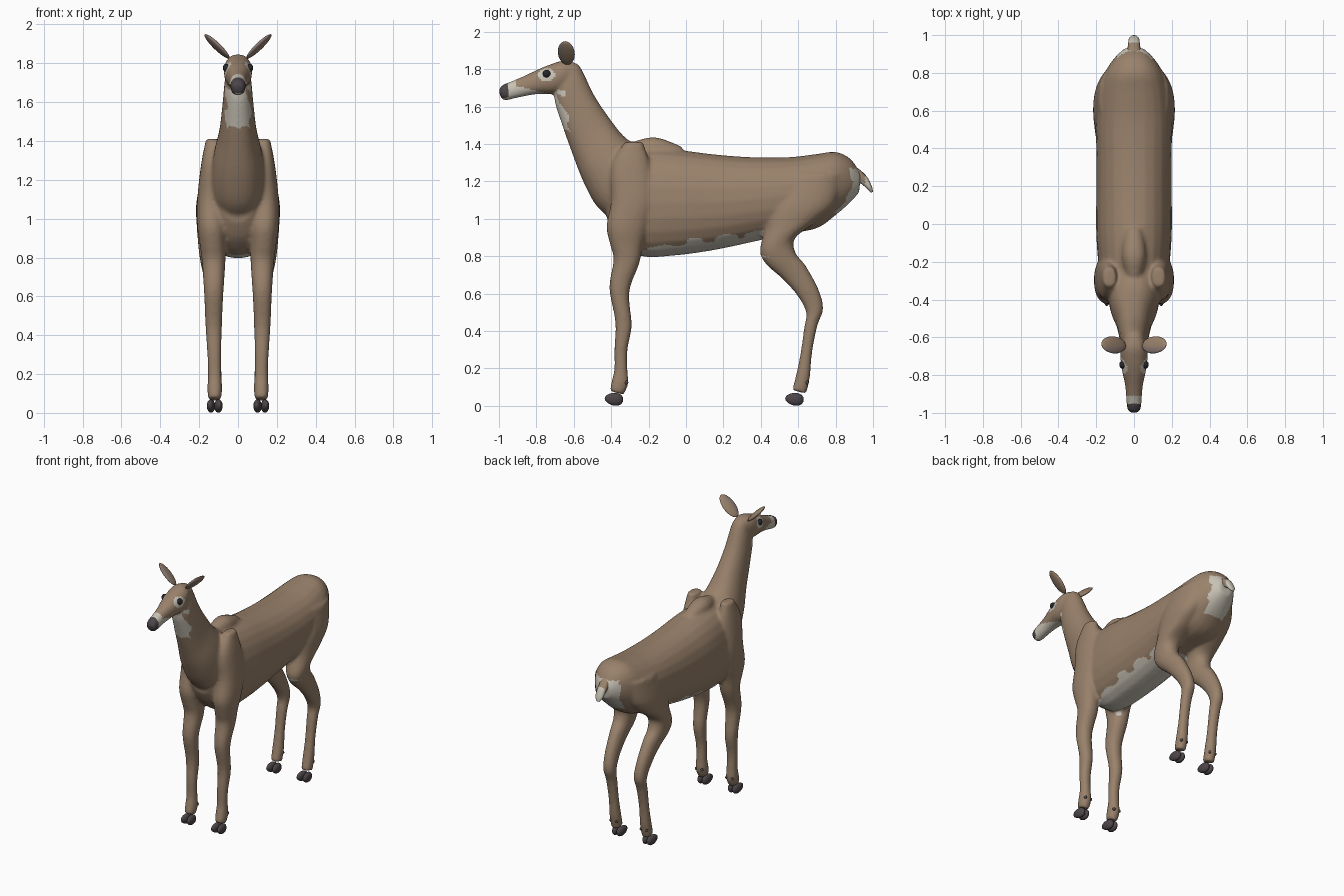
import bpy, bmesh, math
from mathutils import Vector, Matrix

if "Cube" in bpy.data.objects:
    bpy.data.objects.remove(bpy.data.objects["Cube"])


def material(name, rgb):
    m = bpy.data.materials.new(name)
    m.diffuse_color = (*rgb, 1)
    m.use_nodes = True
    m.node_tree.nodes["Principled BSDF"].inputs["Base Color"].default_value = m.diffuse_color
    return m


BROWN = material("brown coat", (0.32, 0.222, 0.148))
PALE = material("pale fur", (0.58, 0.54, 0.46))
DARK = material("dark hoof", (0.075, 0.06, 0.065))
INNER = material("inner ear", (0.27, 0.2, 0.175))
BLACK = material("eye black", (0.02, 0.02, 0.025))


def loft(bm, stations, x=None, side=1, n=24, sub=4):
    """Oval tube. Station: edge point (y, z), opposite edge point (y, z), [centre x,] half width."""
    st = [Vector(s if len(s) == 6 else (*s[:4], 0, s[4])) for s in stations]
    rings = []
    for i in range(len(st) - 1):
        p0, p1, p2, p3 = st[max(i - 1, 0)], st[i], st[i + 1], st[min(i + 2, len(st) - 1)]
        last = i == len(st) - 2
        for k in range(sub + (1 if last else 0)):
            t = k / sub
            s = 0.5 * (2 * p1 + (p2 - p0) * t + (2 * p0 - 5 * p1 + 4 * p2 - p3) * t * t
                       + (3 * p1 - p0 - 3 * p2 + p3) * t ** 3)
            a, b = Vector((0, s[0], s[1])), Vector((0, s[2], s[3]))
            mid, half = (a + b) / 2, (a - b) / 2
            ring = []
            for j in range(n):
                c, d = math.cos(2 * math.pi * j / n), math.sin(2 * math.pi * j / n)
                c = math.copysign(abs(c) ** 0.9, c)
                d = math.copysign(abs(d) ** 0.9, d)
                co = mid + half * c
                ring.append(bm.verts.new((side * (s[4] + s[5] * d), co.y, co.z)))
            rings.append(ring)
    faces = [bm.faces.new(rings[0]), bm.faces.new(rings[-1])]
    for r, q in zip(rings, rings[1:]):
        for j in range(n):
            faces.append(bm.faces.new((r[j], r[(j + 1) % n], q[(j + 1) % n], q[j])))
    bmesh.ops.recalc_face_normals(bm, faces=faces)


def make_object(name, bm, mats, rule=None):
    me = bpy.data.meshes.new(name)
    bm.to_mesh(me)
    bm.free()
    ob = bpy.data.objects.new(name, me)
    bpy.context.collection.objects.link(ob)
    finish(me, mats, rule)
    return ob


def finish(me, mats, rule=None):
    me.materials.clear()
    for m in mats:
        me.materials.append(m)
    for p in me.polygons:
        p.use_smooth = True
        p.material_index = rule(p.center, p.normal) if rule else 0


def ellipsoid(name, loc, scale, mats, rot=None, taper=0.0, rule=None):
    bm = bmesh.new()
    bmesh.ops.create_uvsphere(bm, u_segments=20, v_segments=14, radius=1)
    for v in bm.verts:  # narrow toward local -y
        f = 1 + taper * v.co.y
        v.co = Vector((v.co.x * scale[0] * f, v.co.y * scale[1], v.co.z * scale[2] * f))
    ob = make_object(name, bm, mats, rule)
    ob.data.transform(Matrix.Translation(loc) @ (rot or Matrix.Identity(4)))
    return ob


# Trunk, neck, head and withers ridge
TRUNK = [(-.42, 1.22, -.42, .98, .09), (-.34, 1.36, -.36, .88, .15), (-.22, 1.38, -.24, .80, .185),
         (-.05, 1.37, -.05, .805, .2), (.15, 1.345, .15, .833, .2), (.35, 1.33, .35, .875, .2),
         (.55, 1.33, .55, .92, .2), (.7, 1.347, .7, .95, .187), (.8, 1.358, .8, 1.02, .155),
         (.88, 1.32, .875, 1.085, .105), (.935, 1.24, .925, 1.14, .05)]
NECK = [(-.68, 1.76, -.57, 1.82, .055), (-.705, 1.65, -.545, 1.775, .068), (-.665, 1.51, -.49, 1.66, .08),
        (-.605, 1.34, -.41, 1.54, .097), (-.55, 1.2, -.33, 1.44, .125), (-.48, 1.07, -.24, 1.38, .14),
        (-.39, .99, -.15, 1.33, .15)]
HEAD = [(-1.0, 1.695, -.995, 1.655, .024), (-.98, 1.717, -.97, 1.633, .037), (-.93, 1.737, -.92, 1.643, .041),
        (-.86, 1.767, -.85, 1.658, .047), (-.79, 1.80, -.78, 1.668, .062), (-.72, 1.828, -.71, 1.668, .072),
        (-.65, 1.847, -.66, 1.69, .069), (-.58, 1.83, -.60, 1.72, .045)]
RIDGE = [(-.32, 1.40, -.32, 1.3, .03), (-.17, 1.437, -.17, 1.3, .065), (-.02, 1.385, -.02, 1.3, .04)]
# Legs from the shoulder or hip down
FORELEG = [(-.33, 1.41, -.23, 1.41, .13, .035), (-.40, 1.28, -.19, 1.28, .135, .055),
           (-.40, 1.1, -.17, 1.1, .14, .07), (-.425, .96, -.2, .96, .135, .075),
           (-.405, .86, -.23, .86, .13, .066), (-.387, .78, -.25, .76, .125, .06),
           (-.41, .63, -.303, .61, .125, .05), (-.378, .45, -.29, .43, .125, .042),
           (-.383, .3, -.313, .3, .122, .036), (-.383, .2, -.313, .19, .12, .035),
           (-.398, .13, -.308, .12, .12, .038), (-.408, .08, -.333, .06, .12, .034)]
HINDLEG = [(.50, 1.24, .84, 1.24, .095, .09), (.44, 1.08, .80, 1.08, .115, .1),
           (.425, .95, .70, .985, .125, .088), (.395, .83, .585, .90, .135, .07),
           (.43, .755, .585, .82, .135, .06), (.515, .68, .64, .75, .13, .05),
           (.595, .59, .708, .625, .125, .043), (.642, .50, .734, .52, .12, .04),
           (.632, .42, .703, .43, .12, .037), (.612, .28, .675, .29, .12, .034),
           (.587, .16, .662, .15, .12, .037), (.567, .085, .643, .065, .12, .034)]


def coat(c, n):
    """0 brown, 1 pale, 2 dark nose."""
    ax = abs(c.x)
    if c.y < -.68 and c.z > 1.6:
        if c.y < -.955 and c.z > 1.648:
            return 2
        if c.y < -.91 or c.z < 1.70 + .25 * (-.86 - c.y) and c.y < -.73:
            return 1
        if ax > .035 and ((c.y + .745) / .045) ** 2 + ((c.z - 1.77) / .036) ** 2 < 1:
            return 1  # eye ring
    wave = .012 * math.sin(c.y * 37) + .008 * math.sin(c.x * 90 + c.z * 50)
    if n.y < -.25 and 1.46 + wave < c.z < 1.69 and ax < .052 + wave and c.y < -.55:
        return 1  # throat
    if -.27 < c.y < .47 and c.z < .875 + .14 * c.y + wave and ax < .19 and c.z > .79 \
            and (n.z < -.1 if c.y < .38 else n.z < -.3) and not (c.y < -.2 and ax > .1):
        return 1  # belly
    if c.y > .76 and 1.03 < c.z < 1.27 and ax < .085 + wave and n.y > .2:
        return 1  # rump
    return 0


# Fuse the body volumes into one smooth skin
bm = bmesh.new()
for part in (TRUNK, NECK, HEAD, RIDGE):
    loft(bm, part)
for side in (1, -1):
    loft(bm, FORELEG, side=side)
    loft(bm, HINDLEG, side=side)
body = make_object("body", bm, [BROWN])
rm = body.modifiers.new("fuse", 'REMESH')
rm.mode, rm.voxel_size = 'VOXEL', 0.0105
sm = body.modifiers.new("soften", 'SMOOTH')
sm.factor, sm.iterations = 0.5, 7
skin = bpy.data.meshes.new_from_object(body.evaluated_get(bpy.context.evaluated_depsgraph_get()))
body.modifiers.clear()
body.data = skin
finish(skin, [BROWN, PALE, DARK], coat)

# Tail with pale tip and underside
bm = bmesh.new()
loft(bm, [(.86, 1.31, .87, 1.2, .045), (.93, 1.262, .905, 1.2, .036), (.97, 1.222, .94, 1.185, .031),
          (.993, 1.175, .968, 1.16, .027), (1.0, 1.145, .988, 1.14, .012)], n=16)
make_object("tail", bm, [BROWN, PALE], lambda c, n: int(c.y > .958 or n.z < -.35))

# Ears, eyes, hooves and dewclaws on both sides
for side, tag in ((1, "left"), (-1, "right")):
    tilt = Matrix.Rotation(side * math.radians(46), 4, 'Y')
    lean = Matrix.Rotation(side * math.radians(-15), 4, 'Z')
    # leaf-shaped ear: long local axis z, front half shows the inside
    ear = ellipsoid("ear_" + tag, (side * .108, -.64, 1.887), (.015, .047, .088), [BROWN, INNER],
                    rot=tilt @ lean, rule=lambda c, n: int(c.y < -.012))
    ellipsoid("eye_" + tag, (side * .061, -.745, 1.776), (.017, .021, .021), [BLACK])
    for leg, y in (("front", -.385), ("hind", .58)):
        for toe in (-1, 1):
            ellipsoid(f"hoof_{leg}_{tag}_{toe}", (side * .12 + toe * .02, y, .036), (.021, .05, .034), [DARK],
                      rot=Matrix.Rotation(math.radians(-6), 4, 'X') @ Matrix.Rotation(toe * .1, 4, 'Z'),
                      taper=.15)
            ellipsoid(f"dewclaw_{leg}_{tag}_{toe}", (side * .12 + toe * .022, y + .066, .125),
                      (.009, .011, .011), [DARK])
